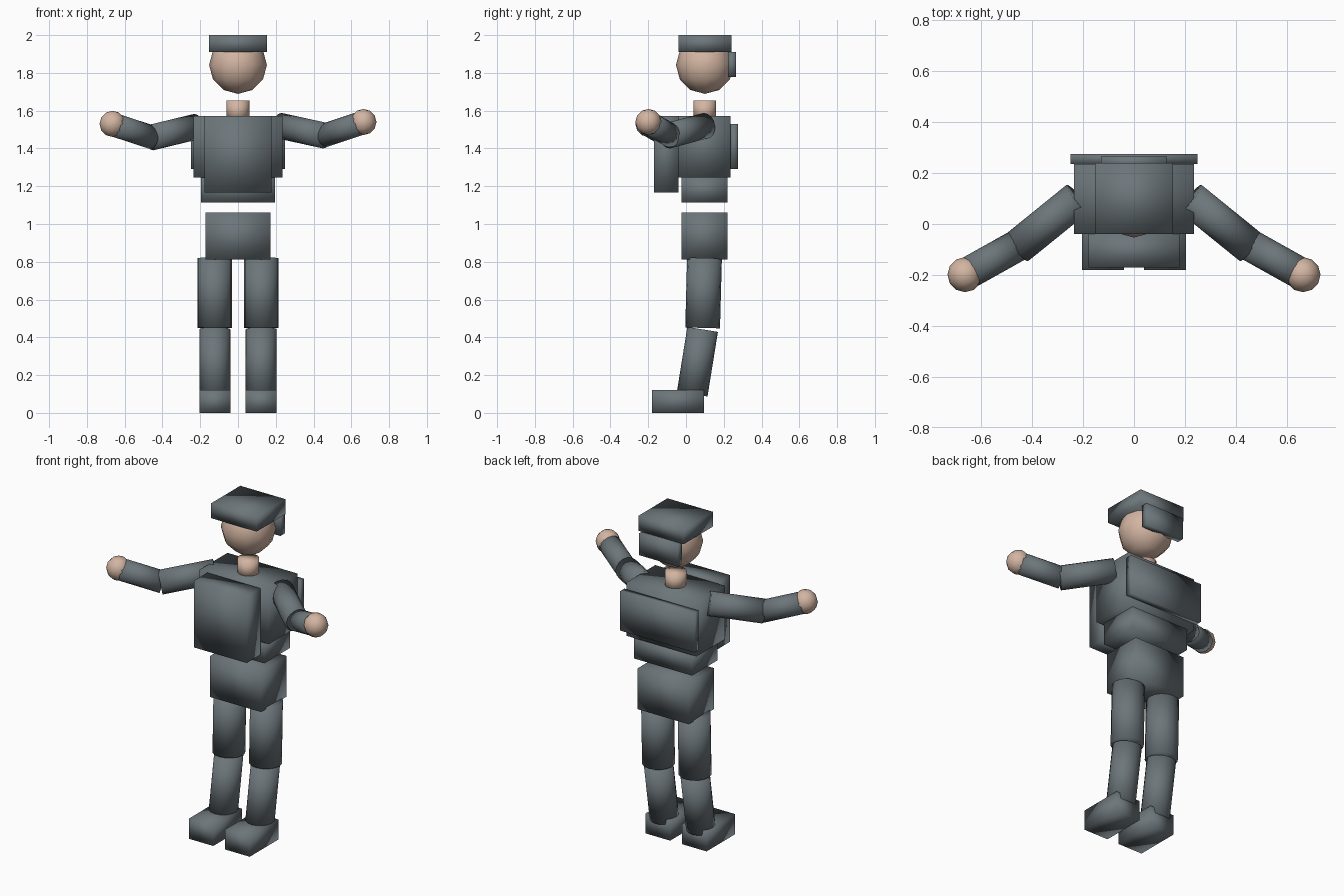
import bpy
from mathutils import Vector

if "Cube" in bpy.data.objects:
    bpy.data.objects.remove(bpy.data.objects["Cube"])


def material(name, rgb):
    m = bpy.data.materials.new(name)
    m.diffuse_color = (*rgb, 1)
    m.use_nodes = True
    m.node_tree.nodes["Principled BSDF"].inputs["Base Color"].default_value = m.diffuse_color
    return m


CLOTH = material("slate_cloth", (0.15, 0.18, 0.195))
SKIN = material("skin", (0.65, 0.46, 0.36))


def finish(name, mat):
    ob = bpy.context.object
    ob.name = name
    ob.data.materials.append(mat)
    bpy.ops.object.transform_apply(location=False, rotation=True, scale=True)
    bpy.ops.object.shade_smooth()
    return ob


def box(name, x, y, z, mat=CLOTH):
    """Box from (min, max) ranges."""
    r = (x, y, z)
    bpy.ops.mesh.primitive_cube_add(size=1, location=[(a + b) / 2 for a, b in r])
    bpy.context.object.scale = [b - a for a, b in r]
    return finish(name, mat)


def limb(name, start, end, radius, mat=CLOTH):
    """Cylinder between two points."""
    a, b = Vector(start), Vector(end)
    bpy.ops.mesh.primitive_cylinder_add(vertices=16, radius=radius,
                                        depth=(b - a).length, location=(a + b) / 2)
    bpy.context.object.rotation_euler = (b - a).to_track_quat('Z', 'Y').to_euler()
    return finish(name, mat)


def ball(name, loc, radius):
    bpy.ops.mesh.primitive_uv_sphere_add(segments=12, ring_count=6,
                                         radius=radius, location=loc)
    return finish(name, SKIN)


# Head, cap and neck
box("cap", (-0.153, 0.153), (-0.04, 0.24), (1.91, 2.0))
box("cap_back_flap", (-0.13, 0.13), (0.222, 0.265), (1.777, 1.91))
ball("head", (0, 0.1, 1.842), 0.153)
limb("neck", (0, 0.1, 1.55), (0, 0.1, 1.655), 0.06, SKIN)

# Torso, front pack and back plate
box("chest", (-0.235, 0.235), (-0.04, 0.235), (1.247, 1.572))
box("front_pack", (-0.178, 0.178), (-0.17, -0.04), (1.167, 1.572))
box("back_plate", (-0.25, 0.25), (0.235, 0.275), (1.29, 1.53))
box("abdomen", (-0.195, 0.195), (-0.025, 0.22), (1.114, 1.247))
box("pelvis", (-0.172, 0.172), (-0.025, 0.22), (0.812, 1.06))

# Legs and arms on both sides; the arms differ slightly in height
for side, s, dz in (("right", -1, 0.0), ("left", 1, 0.01)):
    limb(side + "_thigh", (s * 0.123, 0.098, 0.82), (s * 0.123, 0.088, 0.45), 0.092)
    limb(side + "_shin", (s * 0.123, 0.088, 0.442), (s * 0.123, 0.033, 0.1), 0.082)
    fx = sorted((s * 0.04, s * 0.205))
    box(side + "_foot", fx, (-0.18, 0.095), (0, 0.122))
    limb(side + "_upper_arm", (s * 0.222, 0.1, 1.515 + dz / 2),
         (s * 0.459, -0.092, 1.458 + dz), 0.069)
    limb(side + "_forearm", (s * 0.45, -0.08, 1.457 + dz),
         (s * 0.665, -0.2, 1.528 + dz), 0.063)
    ball(side + "_hand", (s * 0.664, -0.199, 1.53 + dz), 0.069)
